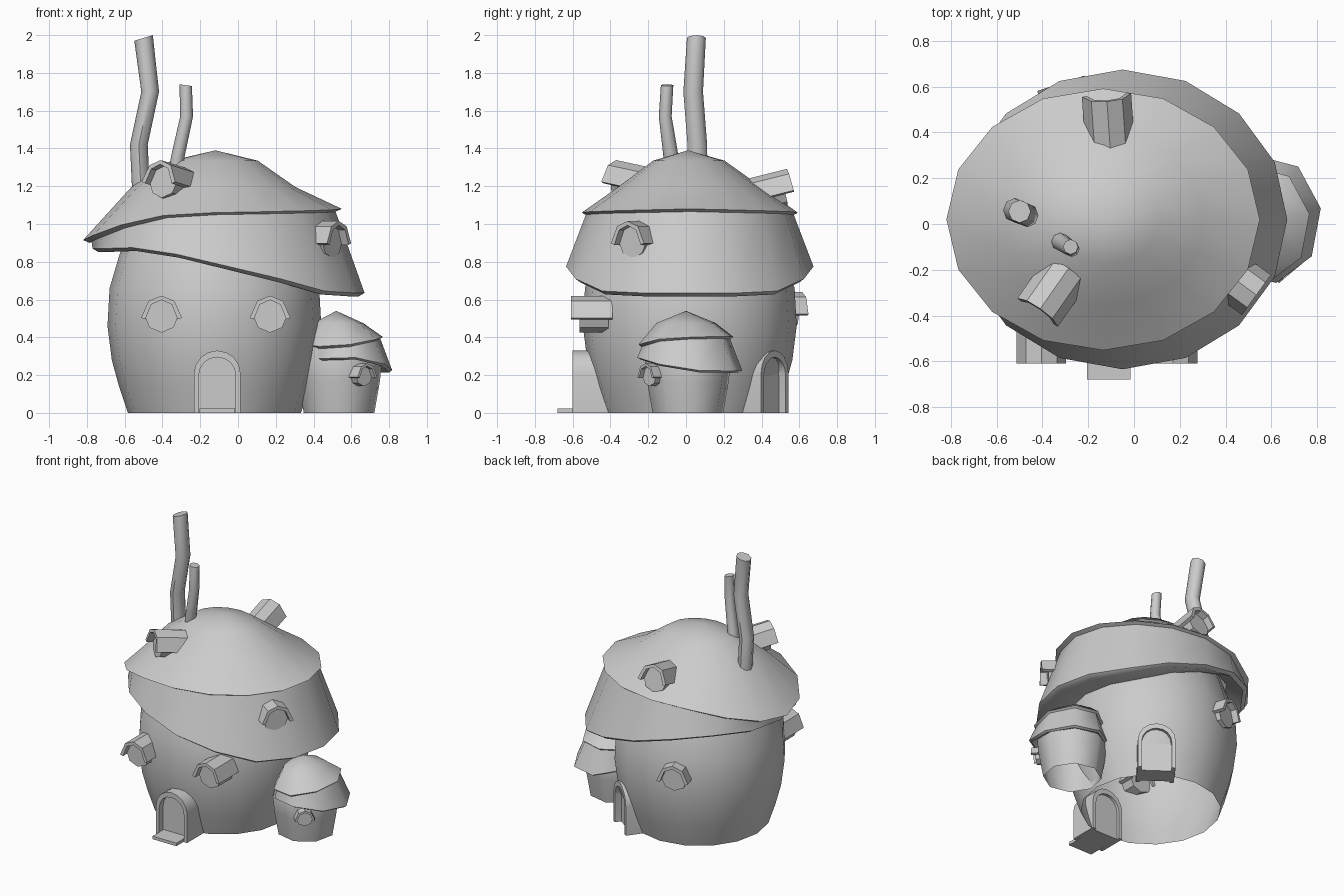
import bpy, bmesh
from math import sin, cos, pi, radians
from mathutils import Matrix, Vector

if "Cube" in bpy.data.objects:
    bpy.data.objects.remove(bpy.data.objects["Cube"])


def finish(name, bm, smooth=None):
    bmesh.ops.recalc_face_normals(bm, faces=bm.faces)
    me = bpy.data.meshes.new(name)
    bm.to_mesh(me)
    bm.free()
    ob = bpy.data.objects.new(name, me)
    bpy.context.collection.objects.link(ob)
    if smooth:
        bpy.ops.object.select_all(action='DESELECT')
        ob.select_set(True)
        bpy.context.view_layer.objects.active = ob
        bpy.ops.object.shade_smooth_by_angle(angle=radians(smooth))
    return ob


def ring(cx, cy, rx, ry, z, n=16, rot=0.0):
    """Elliptic ring; z is a number or a half-turn list mirrored to the other half."""
    pts = []
    for i in range(n):
        a = 2 * pi * i / n + radians(rot)
        h = z[min(i, n - i)] if isinstance(z, list) else z
        pts.append(Vector((cx + rx * cos(a), cy + ry * sin(a), h)))
    return pts


def loft(name, rings, apex=None, close=False, smooth=50):
    bm = bmesh.new()
    loops = [[bm.verts.new(p) for p in r] for r in rings]
    n = len(loops[0])
    for a, b in zip(loops, loops[1:]):
        for i in range(n):
            j = (i + 1) % n
            bm.faces.new((a[i], a[j], b[j], b[i]))
    if apex:
        t = bm.verts.new(apex)
        for i in range(n):
            bm.faces.new((loops[-1][i], loops[-1][(i + 1) % n], t))
    if close:
        bm.faces.new(loops[-1])
    return finish(name, bm, smooth)


def shift(zs, d):
    return [z + d for z in zs]


def place(x, y, z, ang, tilt=0, s=1):
    """Local -y becomes the outward direction ang, tilted upward."""
    return (Matrix.Translation((x, y, z)) @ Matrix.Rotation(radians(ang + 90), 4, 'Z')
            @ Matrix.Rotation(radians(-tilt), 4, 'X') @ Matrix.Scale(s, 4))


def strip(name, outer, inner, y0, y1, m):
    """Arched band between two open outlines, extruded from y0 to y1."""
    bm = bmesh.new()
    rows = [[bm.verts.new(m @ Vector((p[0], y, p[1]))) for p in pts]
            for pts, y in ((outer, y0), (outer, y1), (inner, y1), (inner, y0))]
    for k in range(4):
        a, b = rows[k], rows[(k + 1) % 4]
        for i in range(len(a) - 1):
            bm.faces.new((a[i], a[i + 1], b[i + 1], b[i]))
    for e in (0, -1):
        bm.faces.new([r[e] for r in rows])
    return finish(name, bm, 30)


def prism(name, pts, y0, y1, m):
    bm = bmesh.new()
    f = [bm.verts.new(m @ Vector((x, y0, z))) for x, z in pts]
    b = [bm.verts.new(m @ Vector((x, y1, z))) for x, z in pts]
    bm.faces.new(f)
    bm.faces.new(b)
    for i in range(len(f)):
        j = (i + 1) % len(f)
        bm.faces.new((f[i], f[j], b[j], b[i]))
    return finish(name, bm)


# Main house: open-bottomed barrel body
loft("house_body", [ring(-0.125, 0.02, r, r, z) for r, z in
     ((.458, 0), (.505, .14), (.543, .28), (.566, .46), (.555, .66), (.505, .83), (.45, .98))])

# Lower roof skirt with a wavy tilted rim
low = [.635, .635, .645, .71, .775, .84, .875, .87, .87]
top = [1.08, 1.075, 1.07, 1.065, 1.06, 1.045, .995, .94, .915]
loft("lower_roof", [ring(-.12, .02, .50, .50, shift(low, .04)),
                    ring(-.05, .02, .69, .63, shift(low, -.018)),
                    ring(-.05, .02, .72, .655, low),
                    ring(-.13, .02, .645, .55, shift(top, -.01))])

# Upper roof cap
loft("upper_roof", [ring(-.13, .02, .60, .50, shift(top, .03)),
                    ring(-.135, .02, .65, .545, shift(top, -.015)),
                    ring(-.135, .02, .685, .572, top),
                    ring(-.13, .02, .435, .38, 1.195),
                    ring(-.125, .015, .23, .19, 1.335)], apex=(-.12, .01, 1.39))

# Small side house
loft("annex_body", [ring(.535, .01, r, r, z, 8, 10) for r, z in
     ((.19, 0), (.22, .17), (.23, .27), (.2, .38))])
slow = [.222, .225, .258, .293, .288]
stop = [.405, .402, .39, .362, .352]
loft("annex_lower_roof", [ring(.54, .01, .2, .21, shift(slow, .03), 8, 55),
                          ring(.58, .02, .225, .265, shift(slow, -.01), 8, 55),
                          ring(.58, .02, .24, .282, slow, 8, 55),
                          ring(.555, .0, .2, .235, shift(stop, -.005), 8, 55)])
loft("annex_upper_roof", [ring(.555, 0, .18, .21, shift(stop, .02), 8, 55),
                          ring(.555, 0, .2, .24, shift(stop, -.012), 8, 55),
                          ring(.555, 0, .215, .255, stop, 8, 55),
                          ring(.53, 0, .135, .16, .475, 8, 55)], apex=(.52, 0, .54))

# Crooked chimneys
loft("tall_chimney", [ring(-.51, .06, .047, .055, 1.1, 8, 0),
                      ring(-.525, .06, .047, .052, 1.42, 8, 0),
                      ring(-.465, .038, .047, .052, 1.7, 8, 0),
                      ring(-.5, .055, .049, .05, [2.0, 1.995, 1.985, 1.975, 1.97], 8, 0)],
     close=True)
loft("short_chimney", [ring(-.335, -.07, .036, .04, 1.25, 8, 0),
                       ring(-.318, -.08, .036, .04, 1.36, 8, 0),
                       ring(-.272, -.11, .034, .034, 1.57, 8, 0),
                       ring(-.277, -.1, .033, .033, [1.73, 1.732, 1.735, 1.738, 1.74], 8, 0)],
     close=True)

# Octagonal windows, each with a small flared hood
hood_out = [(-.108, -.012), (-.068, .078), (0, .105), (.068, .078), (.108, -.012)]
hood_in = [(-.086, -.02), (-.055, .058), (0, .083), (.055, .058), (.086, -.02)]
octagon = [(.09 * sin(k * pi / 4), .09 * cos(k * pi / 4)) for k in range(8)]
windows = {
    "front_left": (-.405, -.61, .515, -90, 0, 1),
    "front_right": (.17, -.61, .515, -90, 0, 1),
    "back": (-.32, .615, .535, 108, 0, 1),
    "right_roof": (.535, -.31, .91, -36, 0, 1),
    "front_cap": (-.42, -.385, 1.235, -125, 10, 1),
    "back_cap": (-.12, .56, 1.19, 94, 14, 1),
    "annex": (.685, -.215, .197, -50, 0, .62),
}
for key, args in windows.items():
    m = place(*args)
    strip(key + "_window_hood", hood_out, hood_in, 0, .22, m)
    prism(key + "_window", octagon, .045, .2, m)


# Arched doors with recessed panels
def arch(w, h):
    r = w
    pts = [(-w, 0)] + [(-r * cos(k * pi / 8), h - r + r * sin(k * pi / 8)) for k in range(9)]
    return pts + [(w, 0)]


for key, args in {"front": (-.11, -.6, 0, -90), "back": (.2, .47, 0, 54)}.items():
    m = place(*args)
    strip(key + "_door_frame", arch(.124, .33), arch(.098, .295), 0, .2, m)
    prism(key + "_door", arch(.1, .297), .045, .18, m)

# Front doorstep
prism("doorstep", [(-.095, 0), (.095, 0), (.095, .022), (-.095, .022)], -.08, .06,
      place(-.11, -.6, 0, -90))
